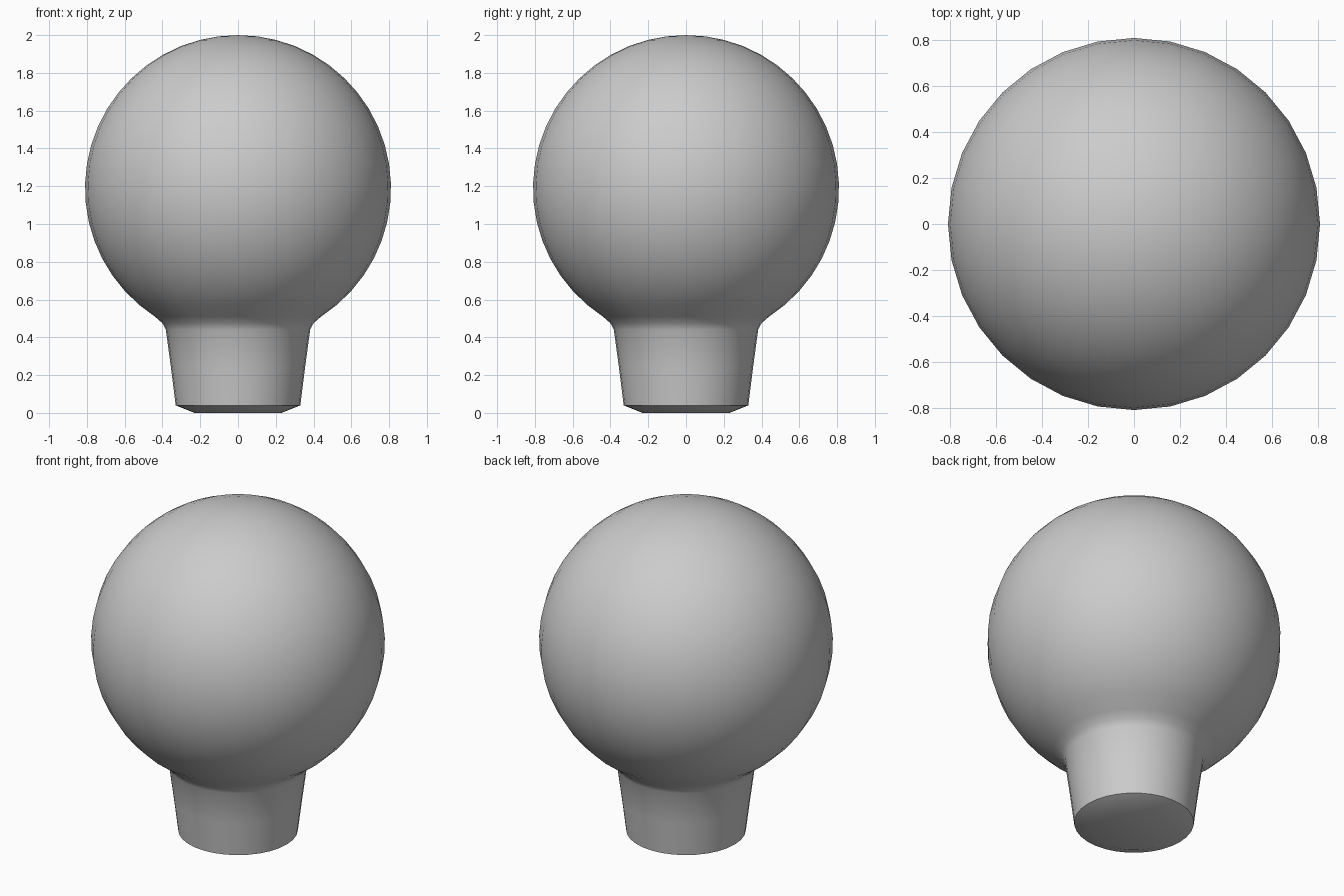
import bpy, bmesh, math

if "Cube" in bpy.data.objects:
    bpy.data.objects.remove(bpy.data.objects["Cube"])

SEGMENTS = 32
R, CZ = 0.81, 1.19  # ball radius and centre height


def lathe(name, profile, segments):
    """Revolve a (radius, height) profile about z."""
    bm = bmesh.new()
    verts = [bm.verts.new((r, 0, z)) for r, z in profile]
    edges = [bm.edges.new(pair) for pair in zip(verts, verts[1:])]
    bmesh.ops.spin(bm, geom=verts + edges, cent=(0, 0, 0), axis=(0, 0, 1),
                   angle=math.tau, steps=segments, use_duplicate=False)
    bmesh.ops.remove_doubles(bm, verts=bm.verts, dist=1e-4)
    bmesh.ops.recalc_face_normals(bm, faces=bm.faces)
    mesh = bpy.data.meshes.new(name)
    bm.to_mesh(mesh)
    bm.free()
    obj = bpy.data.objects.new(name, mesh)
    bpy.context.collection.objects.link(obj)
    return obj


# Chamfered base and tapered neck
profile = [(0, 0), (0.23, 0), (0.33, 0.04), (0.355, 0.24), (0.382, 0.44), (0.40, 0.475)]

# Round ball, from just above the neck up to the top
start, steps = math.radians(-57), 20
for i in range(steps + 1):
    a = start + (math.pi / 2 - start) * i / steps
    profile.append((R * math.cos(a) if i < steps else 0, CZ + R * math.sin(a)))

bulb = lathe("bulb_knob", profile, SEGMENTS)

# Smooth shading with a crisp bottom rim
bpy.context.view_layer.objects.active = bulb
bulb.select_set(True)
bpy.ops.object.shade_smooth_by_angle(angle=math.radians(45))
